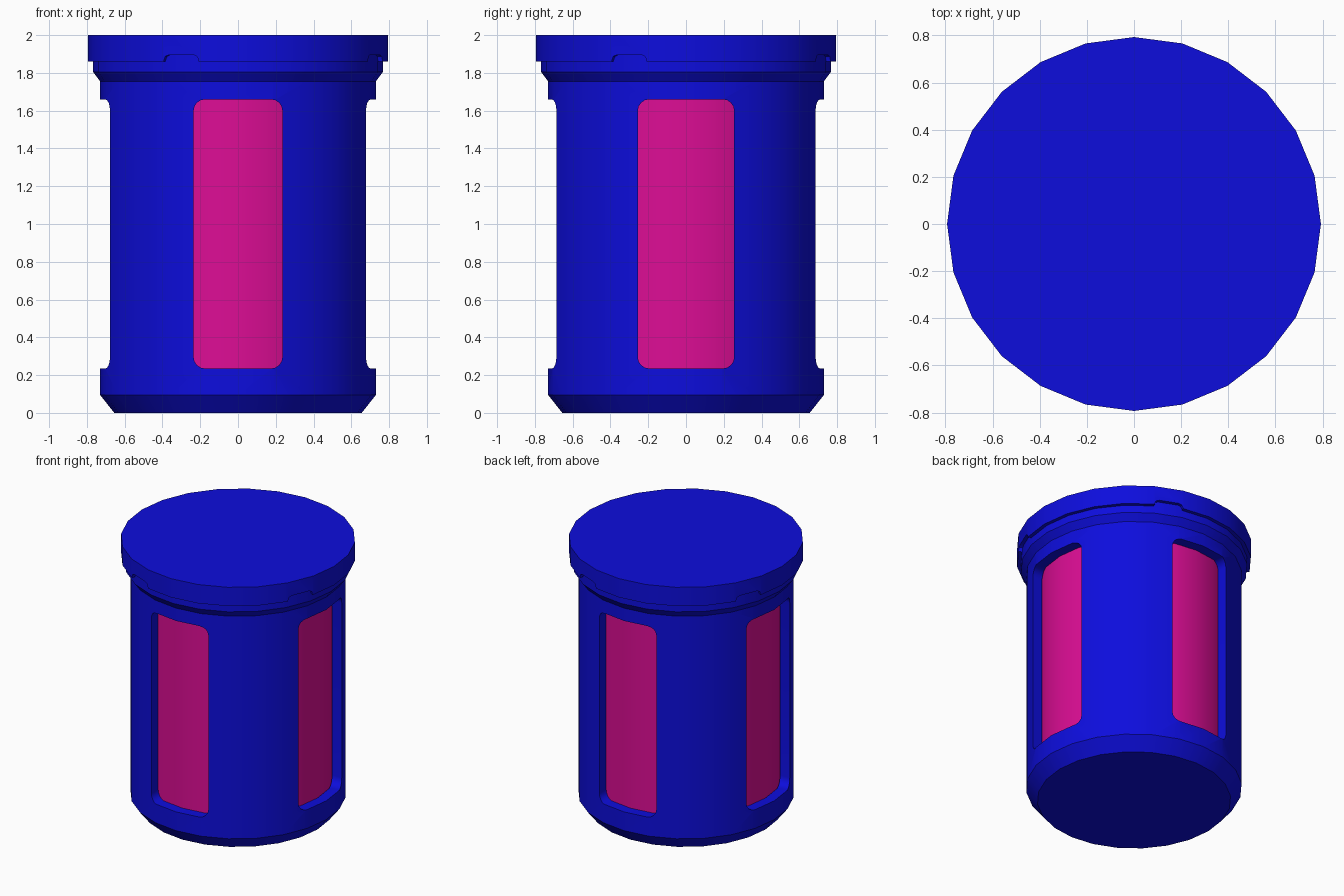
import bpy, bmesh, math
from mathutils import Matrix

SIDES = 24

cube = bpy.data.objects.get("Cube")
if cube:
    bpy.data.objects.remove(cube, do_unlink=True)


def material(name, color):
    mat = bpy.data.materials.new(name)
    mat.use_nodes = True
    mat.diffuse_color = color
    mat.node_tree.nodes["Principled BSDF"].inputs["Base Color"].default_value = color
    return mat


blue = material("deep blue", (0.004, 0.004, 0.72, 1))
pink = material("magenta", (0.72, 0.004, 0.3, 1))


def finish(name, bm, mat=None):
    bmesh.ops.recalc_face_normals(bm, faces=bm.faces)
    mesh = bpy.data.meshes.new(name)
    bm.to_mesh(mesh)
    bm.free()
    obj = bpy.data.objects.new(name, mesh)
    bpy.context.collection.objects.link(obj)
    if mat:
        mesh.materials.append(mat)
    return obj


def lathe(name, profile, mat=None):
    """Closed solid turned from (radius, height) points."""
    bm = bmesh.new()
    rings = []
    for r, z in profile:
        angles = [math.tau * i / SIDES for i in range(SIDES)]
        rings.append([bm.verts.new((r * math.cos(a), r * math.sin(a), z)) for a in angles])
    for low, high in zip(rings, rings[1:]):
        for i in range(SIDES):
            j = (i + 1) % SIDES
            bm.faces.new((low[i], low[j], high[j], high[i]))
    bm.faces.new(rings[0])
    bm.faces.new(rings[-1])
    return finish(name, bm, mat)


def rounded_box(name, size, center, radius, segments, turn):
    """Box with its edges along y rounded, then turned about z."""
    bm = bmesh.new()
    bmesh.ops.create_cube(bm, size=1, matrix=Matrix.Diagonal((*size, 1)))
    edges = [e for e in bm.edges
             if abs(e.verts[0].co.y - e.verts[1].co.y) > size[1] / 2]
    bmesh.ops.bevel(bm, geom=edges, offset=radius, segments=segments,
                    profile=0.5, affect='EDGES')
    bm.transform(Matrix.Rotation(turn, 4, 'Z') @ Matrix.Translation(center))
    return finish(name, bm)


def cut(obj, cutter):
    mod = obj.modifiers.new("cut", 'BOOLEAN')
    mod.operation = 'DIFFERENCE'
    mod.solver = 'EXACT'
    mod.object = cutter
    bpy.context.view_layer.objects.active = obj
    bpy.ops.object.modifier_apply(modifier=mod.name)
    bpy.data.objects.remove(cutter, do_unlink=True)


def smooth(obj):
    bpy.ops.object.select_all(action='DESELECT')
    obj.select_set(True)
    bpy.context.view_layer.objects.active = obj
    bpy.ops.object.shade_smooth_by_angle(angle=math.radians(30))


# Housing: chamfered foot, straight wall, flared collar
housing = lathe("housing", [(0.655, 0), (0.73, 0.095), (0.73, 1.755),
                            (0.767, 1.805), (0.767, 1.95)], blue)
cut(housing, lathe("cavity", [(0.655, 0.2), (0.655, 1.7)]))

# Window openings through the front/back and through the two sides
for width, turn in ((0.47, 0), (0.51, math.pi / 2)):
    cut(housing, rounded_box("window_cutter", (width, 2, 1.425),
                             (0, 0, 0.9475), 0.06, 4, turn))

# Inner sleeve seen through the windows
sleeve = lathe("inner_sleeve", [(0.65, 0.2), (0.65, 1.7)], pink)

# Lid with four small notches in its lower rim
lid = lathe("lid", [(0.793, 1.86), (0.793, 2.0)], blue)
for k in range(4):
    cut(lid, rounded_box("notch_cutter", (0.2, 0.1, 0.1), (0, -0.79, 1.846),
                         0.03, 2, k * math.pi / 2 - math.pi / 8))

for part in (housing, sleeve, lid):
    smooth(part)
